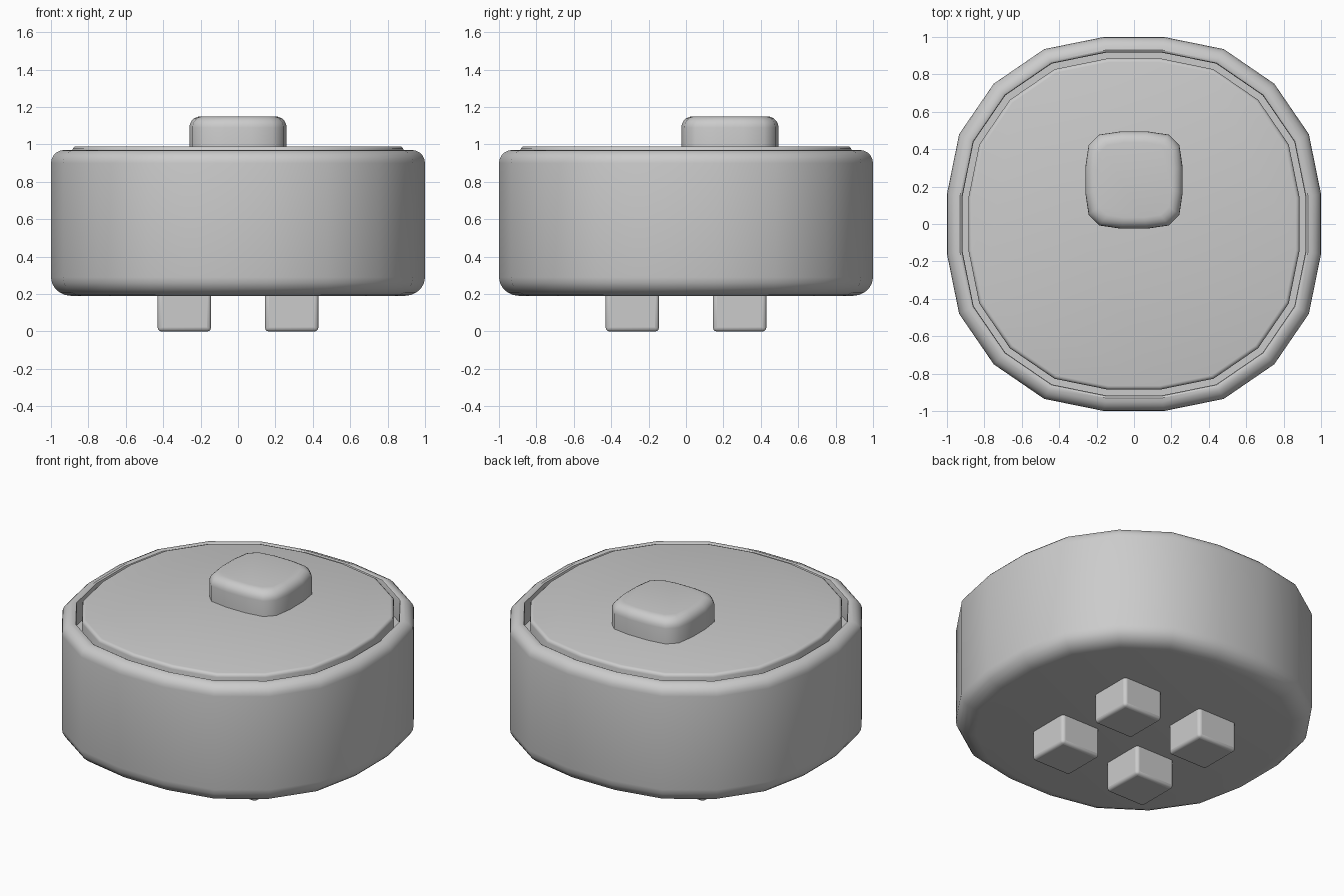
import bpy, bmesh, math

if "Cube" in bpy.data.objects:
    bpy.data.objects.remove(bpy.data.objects["Cube"])


def outline(quarter):
    """Turn a quarter outline into a closed four-fold loop."""
    pts = []
    for k in range(4):
        for x, y in quarter:
            for _ in range(k):
                x, y = -y, x
            pts.append((x, y))
    return pts


def smooth(ob, angle=35):
    bpy.ops.object.select_all(action='DESELECT')
    ob.select_set(True)
    bpy.context.view_layer.objects.active = ob
    bpy.ops.object.shade_smooth_by_angle(angle=math.radians(angle))


def loft(name, loop, profile, cy=0.0):
    """Stack scaled copies of a loop along a (scale, z) profile, capped at both ends."""
    bm = bmesh.new()
    rings = [[bm.verts.new((x * s, y * s + cy, z)) for x, y in loop] for s, z in profile]
    n = len(loop)
    for a, b in zip(rings, rings[1:]):
        for i in range(n):
            j = (i + 1) % n
            bm.faces.new((a[i], a[j], b[j], b[i]))
    bm.faces.new(rings[0][::-1])
    bm.faces.new(rings[-1])
    bmesh.ops.recalc_face_normals(bm, faces=bm.faces)
    me = bpy.data.meshes.new(name)
    bm.to_mesh(me)
    bm.free()
    ob = bpy.data.objects.new(name, me)
    bpy.context.collection.objects.link(ob)
    smooth(ob)
    return ob


def arc(s, z, rs, rz, a0, a1, n=5):
    """Rounded corner points for a profile."""
    return [(s + rs * math.cos(math.radians(a0 + (a1 - a0) * i / n)),
             z + rz * math.sin(math.radians(a0 + (a1 - a0) * i / n))) for i in range(n + 1)]


# Slightly squared 20-sided outline
round_loop = outline([(1.0, 0.16), (0.935, 0.48), (0.75, 0.75), (0.48, 0.935), (0.16, 1.0)])

# Body: rounded shell with a recess for the lid
loft("body", round_loop,
     arc(0.89, 0.29, 0.11, 0.10, -90, 0) + arc(0.93, 0.90, 0.07, 0.07, 0, 90)
     + [(0.92, 0.965), (0.917, 0.955), (0.917, 0.82)])

# Lid inset in the rim
loft("lid", round_loop, [(0.885, 0.815)] + arc(0.865, 0.97, 0.02, 0.02, 0, 90, 3))

# Knob, offset toward the back
knob_loop = outline([(0.26, 0.07), (0.243, 0.185), (0.215, 0.215), (0.185, 0.243), (0.07, 0.26)])
loft("knob", knob_loop, [(1.0, 0.97)] + arc(0.77, 1.09, 0.23, 0.06, 0, 90), cy=0.235)

# Four feet
for sx in (-1, 1):
    for sy in (-1, 1):
        bpy.ops.mesh.primitive_cube_add(size=1, location=(sx * 0.287, sy * 0.287, 0.11))
        foot = bpy.context.object
        foot.name = "foot"
        foot.scale = (0.285, 0.285, 0.22)
        bpy.ops.object.transform_apply(location=False, rotation=False, scale=True)
        bev = foot.modifiers.new("bevel", 'BEVEL')
        bev.width = 0.02
        bev.segments = 3
        smooth(foot)
